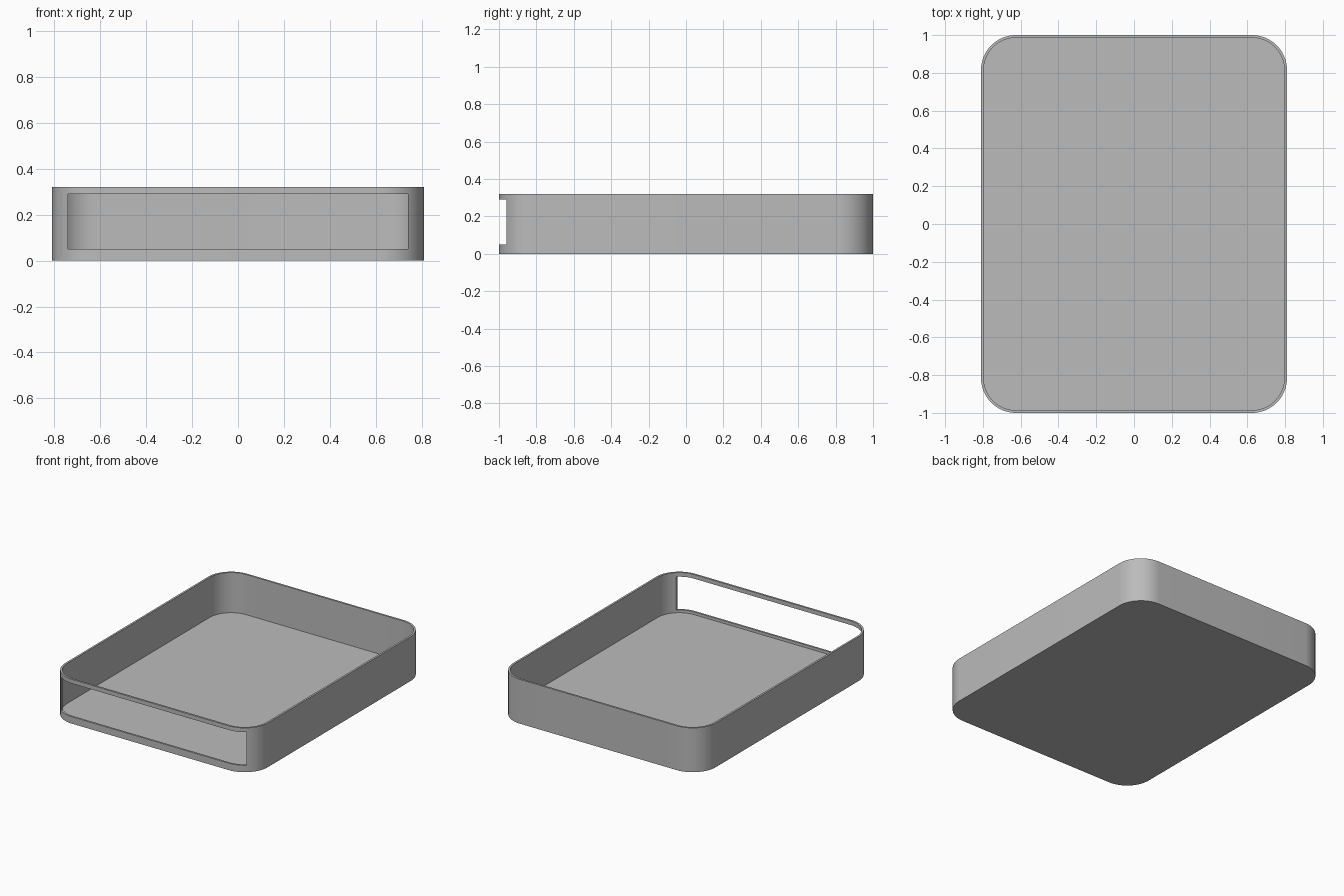
import bpy
import bmesh
from math import cos, sin, pi, radians

HALF_X, HALF_Y, HEIGHT = 0.81, 1.0, 0.32
RADIUS, WALL, FLOOR = 0.185, 0.014, 0.03

cube = bpy.data.objects.get("Cube")
if cube:
    bpy.data.objects.remove(cube, do_unlink=True)

grey = bpy.data.materials.new("plain grey")
grey.use_nodes = True
colour = (0.5, 0.5, 0.5, 1)
grey.diffuse_color = colour
grey.node_tree.nodes["Principled BSDF"].inputs["Base Color"].default_value = colour


def rounded_slab(name, inset, z0, z1, steps=16):
    """Extruded rounded rectangle, shrunk by inset on every side."""
    r = RADIUS - inset
    cx, cy = HALF_X - RADIUS, HALF_Y - RADIUS
    bm = bmesh.new()
    verts = []
    for q, (sx, sy) in enumerate([(1, 1), (-1, 1), (-1, -1), (1, -1)]):
        for i in range(steps + 1):
            a = (q + i / steps) * pi / 2
            verts.append(bm.verts.new((sx * cx + r * cos(a), sy * cy + r * sin(a), z0)))
    base = bm.faces.new(verts)
    top = bmesh.ops.extrude_face_region(bm, geom=[base])["geom"]
    bmesh.ops.translate(bm, vec=(0, 0, z1 - z0),
                        verts=[g for g in top if isinstance(g, bmesh.types.BMVert)])
    bmesh.ops.recalc_face_normals(bm, faces=bm.faces)
    mesh = bpy.data.meshes.new(name)
    bm.to_mesh(mesh)
    bm.free()
    mesh.materials.append(grey)
    obj = bpy.data.objects.new(name, mesh)
    bpy.context.collection.objects.link(obj)
    return obj


def cut(target, cutter):
    """Subtract the cutter, then discard it."""
    cutter.hide_render = True
    mod = target.modifiers.new("cut", 'BOOLEAN')
    mod.operation = 'DIFFERENCE'
    mod.solver = 'EXACT'
    mod.object = cutter
    bpy.context.view_layer.objects.active = target
    bpy.ops.object.modifier_apply(modifier=mod.name)
    bpy.data.objects.remove(cutter, do_unlink=True)


# Thin-walled tray
tray = rounded_slab("tray", 0, 0, HEIGHT)
cut(tray, rounded_slab("cavity", WALL, FLOOR, HEIGHT + 0.1))

# Wide opening through the front wall, wrapping into the corners
bpy.ops.mesh.primitive_cube_add(size=1, location=(0, -1, 0.17))
opening = bpy.context.object
opening.name = "opening"
opening.scale = (1.48, 0.6, 0.24)
opening.data.materials.append(grey)
cut(tray, opening)

# Smooth corners with crisp rims
bpy.ops.object.select_all(action='DESELECT')
tray.select_set(True)
bpy.context.view_layer.objects.active = tray
bpy.ops.object.shade_smooth_by_angle(angle=radians(30))
